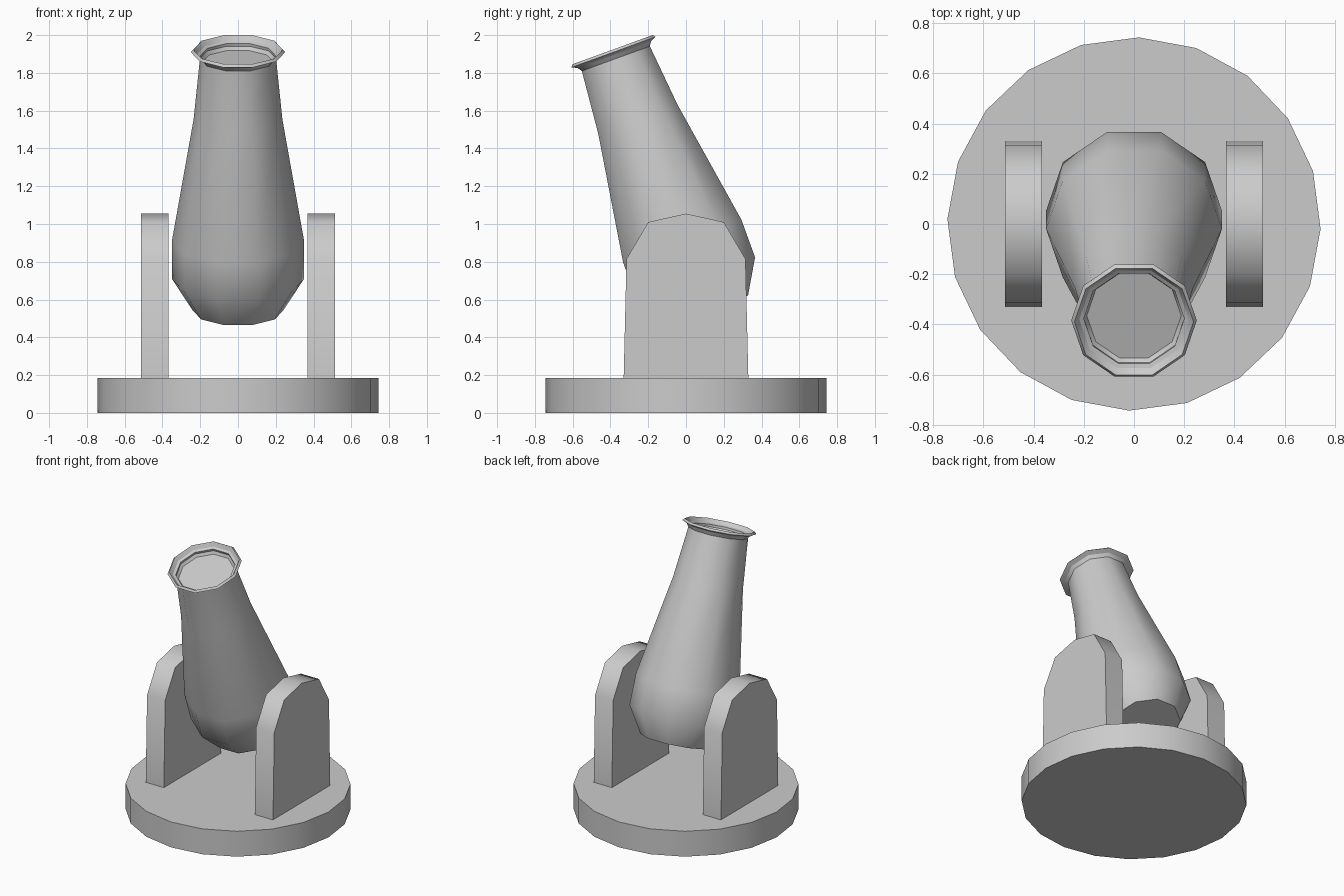
import bpy, bmesh, math
from mathutils import Matrix

cube = bpy.data.objects.get("Cube")
if cube:
    bpy.data.objects.remove(cube, do_unlink=True)

GREY = (0.6, 0.6, 0.6, 1.0)
metal = bpy.data.materials.new("plain grey")
metal.use_nodes = True
metal.diffuse_color = GREY
metal.node_tree.nodes["Principled BSDF"].inputs["Base Color"].default_value = GREY


def finish(name, bm, smooth_angle=50):
    bmesh.ops.recalc_face_normals(bm, faces=bm.faces)
    mesh = bpy.data.meshes.new(name)
    bm.to_mesh(mesh)
    bm.free()
    obj = bpy.data.objects.new(name, mesh)
    bpy.context.collection.objects.link(obj)
    mesh.materials.append(metal)
    bpy.ops.object.select_all(action="DESELECT")
    obj.select_set(True)
    bpy.context.view_layer.objects.active = obj
    bpy.ops.object.shade_smooth_by_angle(angle=math.radians(smooth_angle))
    return obj


def turned(name, profile, sides, start=0.0):
    """Closed solid of rings (radius, height) around z, capped at both ends."""
    bm = bmesh.new()
    rings = []
    for radius, height in profile:
        angles = [start + math.tau * i / sides for i in range(sides)]
        rings.append([bm.verts.new((radius * math.cos(a), radius * math.sin(a), height))
                      for a in angles])
    for low, high in zip(rings, rings[1:]):
        for i in range(sides):
            j = (i + 1) % sides
            bm.faces.new((low[i], low[j], high[j], high[i]))
    bm.faces.new(rings[0])
    bm.faces.new(rings[-1])
    return finish(name, bm)


def support(name, side):
    """Upright plate with a faceted rounded top."""
    half = [(0.33, 0.185), (0.315, 0.815), (0.2, 1.01)]
    outline = half + [(0, 1.055)] + [(-y, z) for y, z in reversed(half)]
    bm = bmesh.new()
    plate = bm.faces.new([bm.verts.new((side * 0.367, y, z)) for y, z in outline])
    out = bmesh.ops.extrude_face_region(bm, geom=[plate])["geom"]
    moved = [v for v in out if isinstance(v, bmesh.types.BMVert)]
    bmesh.ops.translate(bm, verts=moved, vec=(side * 0.146, 0, 0))
    # the extrusion leaves the starting face in place as the inner wall
    return finish(name, bm)


# round base
turned("base", [(0.743, 0), (0.743, 0.185)], 20, math.radians(-1.5))

# side supports
support("left_support", 1)
support("right_support", -1)

# barrel: rounded breech, long taper, flared lip and shallow bore
barrel = turned("barrel", [
    (0.24, -0.391), (0.35, -0.213), (0.35, 0), (0.235, 0.686), (0.2, 1.043),
    (0.25, 1.064), (0.237, 1.078), (0.188, 1.008)], 10)
barrel.matrix_world = Matrix.Translation((0, -0.02, 0.91)) @ Matrix.Rotation(math.radians(20), 4, "X")
